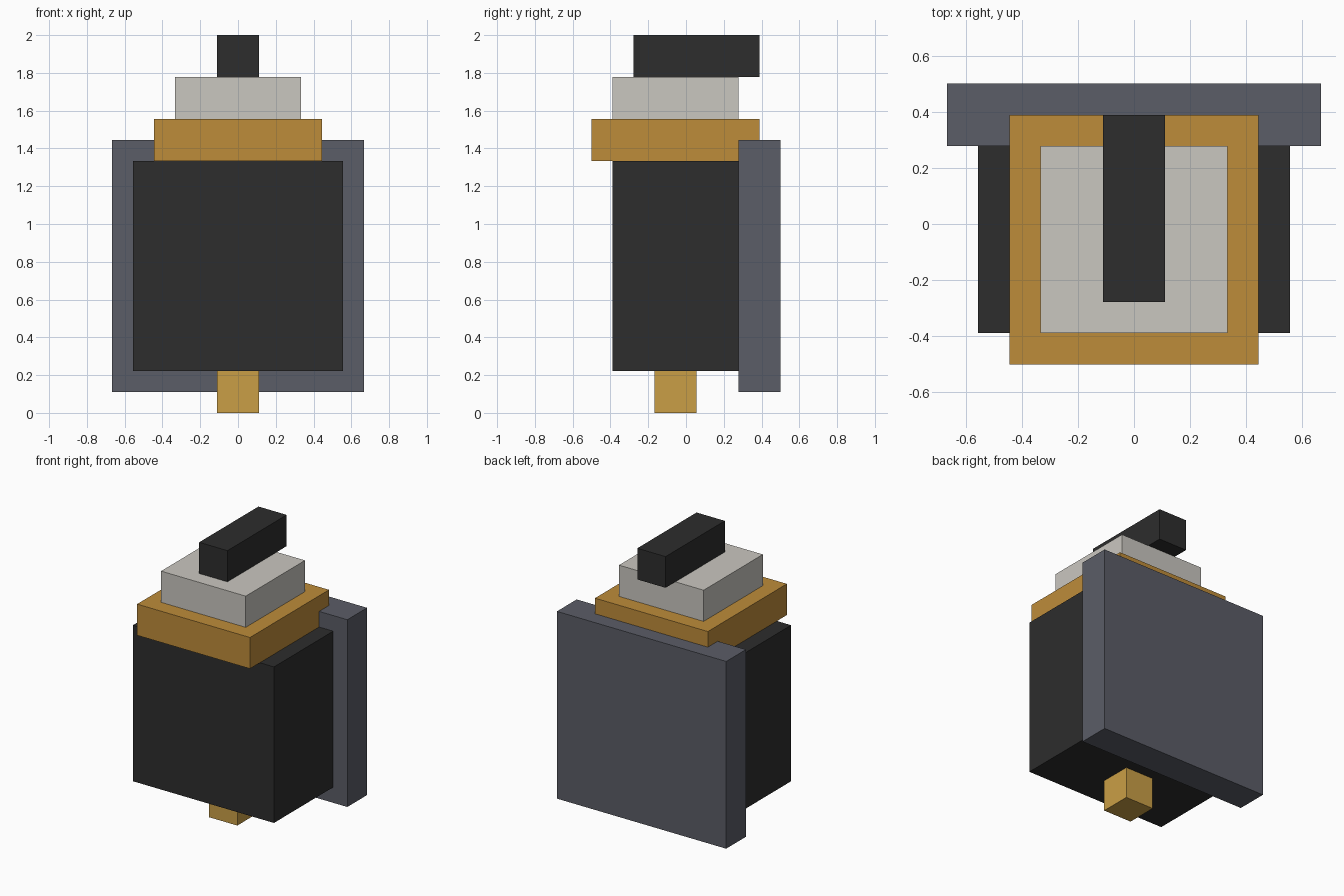
import bpy
import bmesh

default = bpy.data.objects.get("Cube")
if default:
    bpy.data.objects.remove(default, do_unlink=True)

U = 1 / 9  # grid module: the model is 18 modules tall


def linear(c):
    c /= 255
    return c / 12.92 if c <= 0.04045 else ((c + 0.055) / 1.055) ** 2.4


def material(name, rgb):
    colour = (*[linear(c) for c in rgb], 1)
    mat = bpy.data.materials.new(name)
    mat.use_nodes = True
    mat.diffuse_color = colour
    bsdf = next(n for n in mat.node_tree.nodes if n.type == 'BSDF_PRINCIPLED')
    bsdf.inputs["Base Color"].default_value = colour
    bsdf.inputs["Roughness"].default_value = 0.8
    return mat


def block(name, half_width, y_range, z_range, mat):
    """Box centred on x, given in modules."""
    (y0, y1), (z0, z1) = y_range, z_range
    bm = bmesh.new()
    bmesh.ops.create_cube(bm, size=1)
    bmesh.ops.scale(bm, vec=(2 * half_width * U, (y1 - y0) * U, (z1 - z0) * U), verts=bm.verts)
    mesh = bpy.data.meshes.new(name)
    bm.to_mesh(mesh)
    bm.free()
    mesh.materials.append(mat)
    obj = bpy.data.objects.new(name, mesh)
    obj.location = (0, (y0 + y1) / 2 * U, (z0 + z1) / 2 * U)
    bpy.context.collection.objects.link(obj)
    return obj


black = material("charcoal black", (45, 45, 45))
slate = material("slate grey", (91, 93, 103))
amber = material("amber brown", (190, 140, 58))
stone = material("pale stone", (202, 199, 192))
gold = material("gold", (202, 159, 70))

# Body, with the plate on its back and the pin beneath
block("bottom_pin", 1, (-1.5, 0.5), (0, 2), gold)
block("body", 5, (-3.5, 2.5), (2, 12), black)
block("back_plate", 6, (2.5, 4.5), (1, 13), slate)

# Stepped top
block("collar", 4, (-4.5, 3.5), (12, 14), amber)
block("cap", 3, (-3.5, 2.5), (14, 16), stone)
block("top_bar", 1, (-2.5, 3.5), (16, 18), black)
